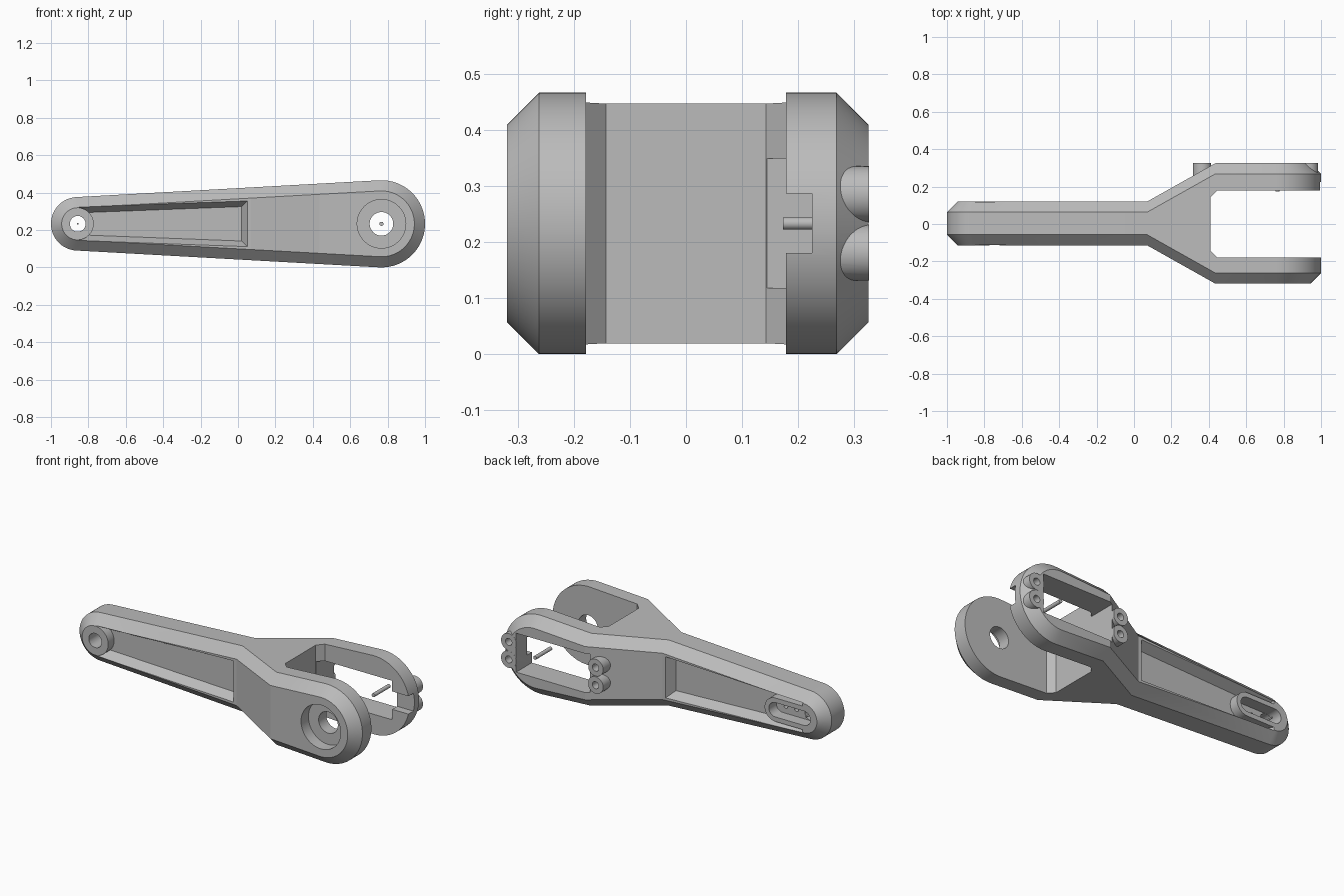
import bpy, bmesh, math
from mathutils import Vector

cube = bpy.data.objects.get("Cube")
if cube:
    bpy.data.objects.remove(cube)

grey = bpy.data.materials.new("matte_grey")
grey.use_nodes = True
COLOR = (0.5, 0.5, 0.5, 1)
grey.diffuse_color = COLOR
grey.node_tree.nodes["Principled BSDF"].inputs["Base Color"].default_value = COLOR

MID = 0.233                      # height of both pivot axes
X_SMALL, R_SMALL = -0.857, 0.143
X_BIG, R_BIG = 0.767, 0.233
STEM, FORK = 0.117, 0.322        # half widths of the stem and the fork
CHAMFER = 0.057


def make_object(name, bm):
    bmesh.ops.recalc_face_normals(bm, faces=bm.faces)
    mesh = bpy.data.meshes.new(name)
    bm.to_mesh(mesh)
    bm.free()
    obj = bpy.data.objects.new(name, mesh)
    bpy.context.collection.objects.link(obj)
    mesh.materials.append(grey)
    return obj


def loft(name, ring_a, ring_b):
    """Closed solid between two matching rings of points."""
    bm = bmesh.new()
    a = [bm.verts.new(p) for p in ring_a]
    b = [bm.verts.new(p) for p in ring_b]
    bm.faces.new(a)
    bm.faces.new(b)
    for i in range(len(a)):
        j = (i + 1) % len(a)
        bm.faces.new((a[i], a[j], b[j], b[i]))
    return make_object(name, bm)


def slot(name, x0, x1, z, r, y0, y1, steps=24):
    """Round-ended bar along y; a cylinder when x0 equals x1."""
    pts = []
    for cx, start in ((x1, -90), (x0, 90)):
        for i in range(steps + 1):
            if x0 == x1 and i == steps:
                continue
            t = math.radians(start + 180 * i / steps)
            pts.append((cx + r * math.cos(t), z + r * math.sin(t)))
    return loft(name, [(x, y0, h) for x, h in pts], [(x, y1, h) for x, h in pts])


def rod(name, x, z, r, y0, y1):
    return slot(name, x, x, z, r, y0, y1)


def box(name, x0, x1, y0, y1, z0, z1):
    ring = [(x0, y0), (x1, y0), (x1, y1), (x0, y1)]
    return loft(name, [(x, y, z0) for x, y in ring], [(x, y, z1) for x, y in ring])


def combine(target, tool, operation):
    mod = target.modifiers.new("bool", 'BOOLEAN')
    mod.operation = operation
    mod.solver = 'EXACT'
    mod.object = tool
    bpy.context.view_layer.objects.active = target
    bpy.ops.object.modifier_apply(modifier=mod.name)
    bpy.data.objects.remove(tool)


# Tapered, chamfered arm that widens into the fork
def upper_outline(inset, steps=20):
    lean = math.asin((R_BIG - R_SMALL) / (X_BIG - X_SMALL))
    tangent = math.pi / 2 + lean
    rs, rb = R_SMALL - inset, R_BIG - inset
    pts = []
    for i in range(steps + 1):
        t = math.pi + (tangent - math.pi) * i / steps
        pts.append((X_SMALL + rs * math.cos(t), rs * math.sin(t)))
    x, h = pts[-1]
    for bx in (0.07, 0.435):
        pts.append((bx, h + (bx - x) * math.tan(lean)))
    for i in range(steps + 1):
        t = tangent * (1 - i / steps)
        pts.append((X_BIG + rb * math.cos(t), rb * math.sin(t)))
    return pts


def half_width(x):
    t = min(max((x - 0.07) / (0.435 - 0.07), 0), 1)
    return STEM + (FORK - STEM) * t


bm = bmesh.new()
rings = []
for side, inset in ((-1, CHAMFER), (-1, 0), (1, 0), (1, CHAMFER)):
    pts = upper_outline(inset)
    place = lambda x, h: bm.verts.new(
        (x, 0.003 + side * (half_width(x) - CHAMFER + inset), MID + h))
    top = [place(x, h) for x, h in pts]
    low = [place(x, -h) for x, h in pts[1:-1]]
    rings.append((top, [top[0]] + low + [top[-1]]))
for (ta, la), (tb, lb) in zip(rings, rings[1:]):
    for a, b in ((ta, tb), (la, lb)):
        for i in range(len(a) - 1):
            bm.faces.new((a[i], a[i + 1], b[i + 1], b[i]))
for top, low in (rings[0], rings[-1]):
    for i in range(len(top) - 1):
        ring = [top[i], top[i + 1], low[i + 1], low[i]]
        bm.faces.new(list(dict.fromkeys(ring)))
bmesh.ops.dissolve_limit(bm, angle_limit=0.001, verts=bm.verts, edges=bm.edges)
arm = make_object("forked_arm", bm)

# Fork gap with bevelled inner corners
gap = [(0.41, -0.143), (0.445, -0.178), (1.2, -0.178),
       (1.2, 0.178), (0.445, 0.178), (0.41, 0.143)]
combine(arm, loft("gap", [(x, y, -0.2) for x, y in gap],
                  [(x, y, 0.8) for x, y in gap]), 'DIFFERENCE')

# Screw bosses around the motor window
SCREWS = [(x, MID + s * 0.052) for x in (0.365, 0.935) for s in (-1, 1)]
for x, z in SCREWS:
    combine(arm, rod("boss", x, z, 0.05, 0.25, 0.3265), 'UNION')
for x, z in SCREWS:
    combine(arm, rod("screw_hole", x, z, 0.021, 0.235, 0.4), 'DIFFERENCE')

# Motor window and cable notch in the rear prong
combine(arm, box("window", 0.411, 0.887, 0.1, 0.5, 0.118, 0.349), 'DIFFERENCE')
combine(arm, box("notch", 0.87, 1.2, 0.1, 0.225, 0.18, 0.286), 'DIFFERENCE')


# Sloped pockets on both sides of the stem
def pocket(side):
    def ring(y, grow):
        x0, x1 = -0.82 - grow, 0.02 + grow
        h0, h1 = 0.06 + grow, 0.092 + grow
        return [(x0, y, MID - h0), (x1, y, MID - h1),
                (x1, y, MID + h1), (x0, y, MID + h0)]
    return loft("pocket", ring(0.003 + side * 0.062, 0),
                ring(0.003 + side * 0.172, 0.06))


front = pocket(-1)
combine(front, rod("keep", X_SMALL, MID, 0.0855, -0.4, 0.4), 'DIFFERENCE')
combine(arm, front, 'DIFFERENCE')
back = pocket(1)
combine(back, slot("keep", X_SMALL, -0.67, MID, 0.07, -0.4, 0.4), 'DIFFERENCE')
combine(arm, back, 'DIFFERENCE')

# Small pivot: through hole, rear slot and its screw holes
combine(arm, rod("pivot_hole", X_SMALL, MID, 0.042, -0.4, 0.4), 'DIFFERENCE')
combine(arm, slot("horn_slot", X_SMALL, -0.67, MID, 0.0425, 0.05, 0.4), 'DIFFERENCE')
for x in (-0.76, -0.69):
    combine(arm, rod("horn_hole", x, MID, 0.013, 0.0, 0.2), 'DIFFERENCE')

# Large pivot: counterbore and through hole in the front prong
combine(arm, rod("counterbore", X_BIG, MID, 0.13, -0.5, -0.25), 'DIFFERENCE')
combine(arm, rod("bearing_hole", X_BIG, MID, 0.063, -0.6, 0.0), 'DIFFERENCE')

# Pivot pins
pins = [rod("motor_pin", X_BIG, MID, 0.011, 0.173, 0.32),
        rod("horn_pin", X_SMALL, MID, 0.005, 0.0, 0.1)]

# Smooth round parts, keep the edges sharp
bpy.ops.object.select_all(action='DESELECT')
for obj in [arm] + pins:
    obj.select_set(True)
bpy.context.view_layer.objects.active = arm
bpy.ops.object.shade_smooth_by_angle(angle=math.radians(25))
